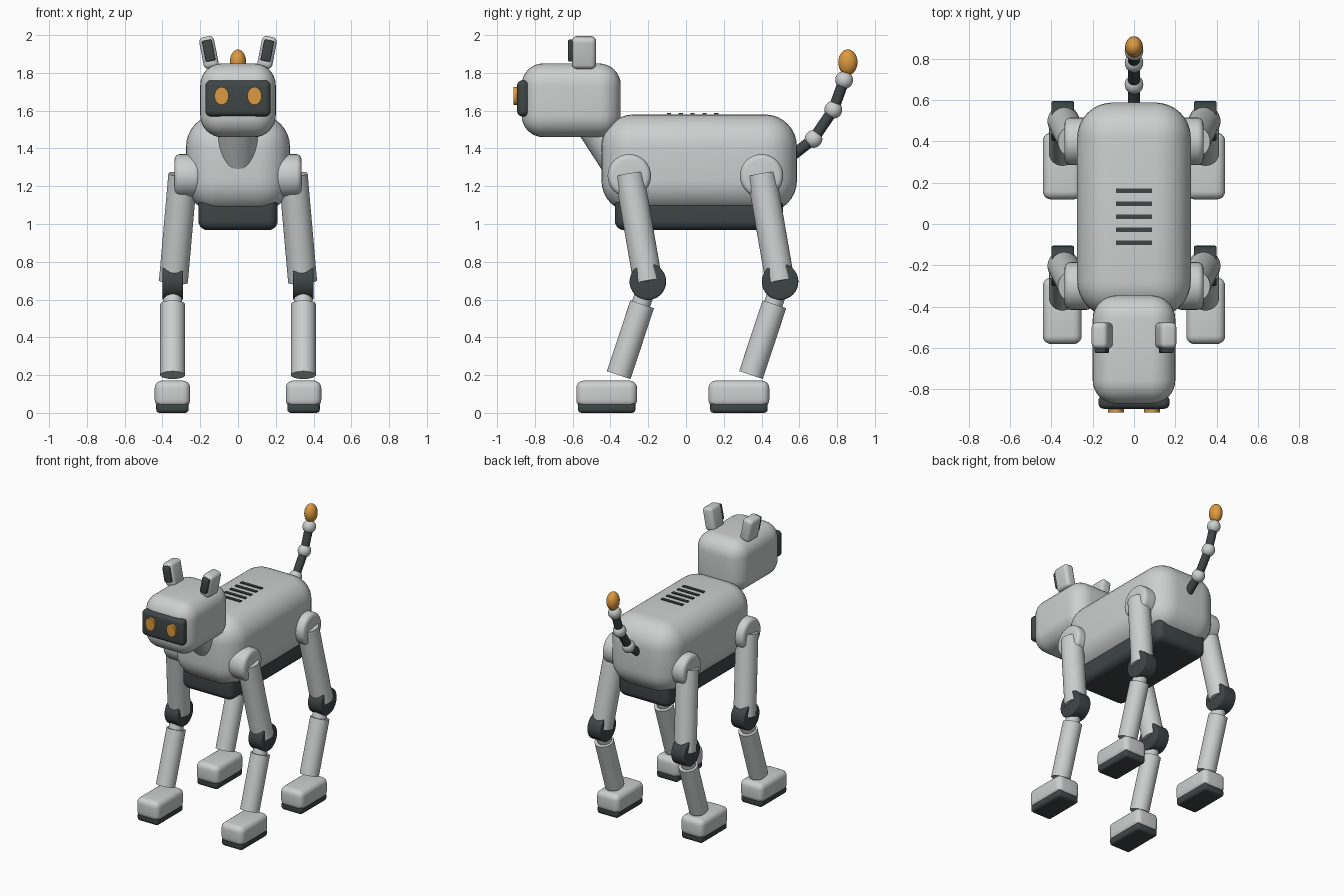
import bpy, bmesh
from math import radians
from mathutils import Vector, Matrix

cube = bpy.data.objects.get("Cube")
if cube:
    bpy.data.objects.remove(cube, do_unlink=True)


def material(name, rgb):
    m = bpy.data.materials.new(name)
    m.use_nodes = True
    m.diffuse_color = (*rgb, 1)
    m.node_tree.nodes["Principled BSDF"].inputs["Base Color"].default_value = (*rgb, 1)
    return m


SHELL = material("light_grey_shell", (0.6, 0.63, 0.62))
DARK = material("charcoal", (0.05, 0.06, 0.06))
AMBER = material("amber", (0.72, 0.32, 0.05))


def finish(name, bm, mat, matrix):
    mesh = bpy.data.meshes.new(name)
    bm.to_mesh(mesh)
    bm.free()
    mesh.materials.append(mat)
    ob = bpy.data.objects.new(name, mesh)
    bpy.context.collection.objects.link(ob)
    ob.matrix_world = matrix
    bpy.ops.object.select_all(action='DESELECT')
    ob.select_set(True)
    bpy.context.view_layer.objects.active = ob
    bpy.ops.object.shade_smooth_by_angle(angle=radians(35))
    return ob


def box(name, center, size, bevel, mat, tilt=0, segments=5):
    """Rounded box, optionally leaning about the y axis."""
    bm = bmesh.new()
    bmesh.ops.create_cube(bm, size=1, matrix=Matrix.Diagonal((*size, 1)))
    if bevel:
        bmesh.ops.bevel(bm, geom=bm.edges[:], offset=bevel, segments=segments,
                        profile=0.5, affect='EDGES')
    return finish(name, bm, mat, Matrix.Translation(center) @ Matrix.Rotation(tilt, 4, 'Y'))


def rod(name, start, end, radius, mat, bevel=0, sides=32):
    """Cylinder between two points, optionally with rounded rims."""
    a, b = Vector(start), Vector(end)
    axis = b - a
    bm = bmesh.new()
    bmesh.ops.create_cone(bm, cap_ends=True, segments=sides, radius1=radius,
                          radius2=radius, depth=axis.length)
    if bevel:
        rims = [e for e in bm.edges if any(len(f.verts) > 4 for f in e.link_faces)]
        bmesh.ops.bevel(bm, geom=rims, offset=bevel, segments=4, profile=0.5, affect='EDGES')
    turn = axis.to_track_quat('Z', 'Y').to_matrix().to_4x4()
    return finish(name, bm, mat, Matrix.Translation((a + b) / 2) @ turn)


def ball(name, center, radii, mat):
    bm = bmesh.new()
    bmesh.ops.create_uvsphere(bm, u_segments=24, v_segments=14, radius=1,
                              matrix=Matrix.Diagonal((*radii, 1)))
    return finish(name, bm, mat, Matrix.Translation(center))


# Torso, belly pan and back vents
box("body", (0, 0.07, 1.32), (0.55, 1.035, 0.52), 0.17, SHELL, segments=8)
box("belly", (0, 0.068, 1.067), (0.42, 0.89, 0.2), 0.05, DARK)
for i in range(5):
    box(f"back_vent_{i + 1}", (0, -0.09 + i * 0.0625, 1.58), (0.174, 0.022, 0.014), 0, DARK)

# Neck, head and visor
rod("neck", (0, -0.53, 1.61), (0, -0.29, 1.24), 0.105, SHELL)
box("head", (0, -0.608, 1.655), (0.4, 0.525, 0.39), 0.115, SHELL, segments=8)
box("visor", (0, -0.862, 1.665), (0.345, 0.065, 0.19), 0.028, DARK)

for side, label in ((1, "left"), (-1, "right")):
    # Eye
    x = side * 0.087
    eye = rod(f"{label}_eye", (x, -0.88, 1.678), (x, -0.912, 1.678), 0.047, AMBER)
    eye.matrix_world = (Matrix.Translation((x, 0, 0)) @ Matrix.Diagonal((0.8, 1, 1, 1))
                        @ Matrix.Translation((-x, 0, 0)) @ eye.matrix_world)
    # Ear with its dark front panel
    lean = side * radians(11)
    box(f"{label}_ear", (side * 0.154, -0.54, 1.908), (0.08, 0.127, 0.17), 0.025, SHELL, lean)
    box(f"{label}_ear_panel", (side * 0.155, -0.607, 1.918), (0.053, 0.034, 0.112), 0.008,
        DARK, lean, 3)

    # Legs: front and rear share one layout, measured from the hip
    for end, hip_y in (("front", -0.30), ("rear", 0.40)):
        leg = f"{label}_{end}"

        def at(x, dy, z):
            return (side * x, hip_y + dy, z)

        rod(f"{leg}_hip", at(0.2, 0, 1.255), at(0.336, 0, 1.255), 0.115, SHELL, 0.028)
        rod(f"{leg}_upper_leg", at(0.292, 0, 1.262), at(0.342, 0.098, 0.695), 0.077, SHELL)
        rod(f"{leg}_knee", at(0.29, 0.098, 0.695), at(0.4, 0.098, 0.695), 0.097, DARK, 0.01)
        rod(f"{leg}_piston", at(0.345, 0.09, 0.66), at(0.346, 0.02, 0.45), 0.05, SHELL)
        rod(f"{leg}_lower_leg", at(0.346, 0.068, 0.575), at(0.346, -0.056, 0.2), 0.066, SHELL)
        box(f"{leg}_foot", at(0.347, -0.12, 0.1), (0.188, 0.322, 0.142), 0.04, SHELL)
        box(f"{leg}_sole", at(0.347, -0.12, 0.03), (0.172, 0.304, 0.06), 0.018, DARK, segments=3)

# Tail: dark links between pale joints, with an amber tip
joints = [(0, 0.54, 1.345), (0, 0.675, 1.45), (0, 0.78, 1.605), (0, 0.837, 1.762)]
for i, (a, b) in enumerate(zip(joints, joints[1:]), 1):
    rod(f"tail_link_{i}", a, b, 0.029, DARK, sides=20)
    ball(f"tail_joint_{i}", b, (0.045, 0.047, 0.047), SHELL)
ball("tail_tip", (0, 0.857, 1.856), (0.043, 0.051, 0.068), AMBER)
